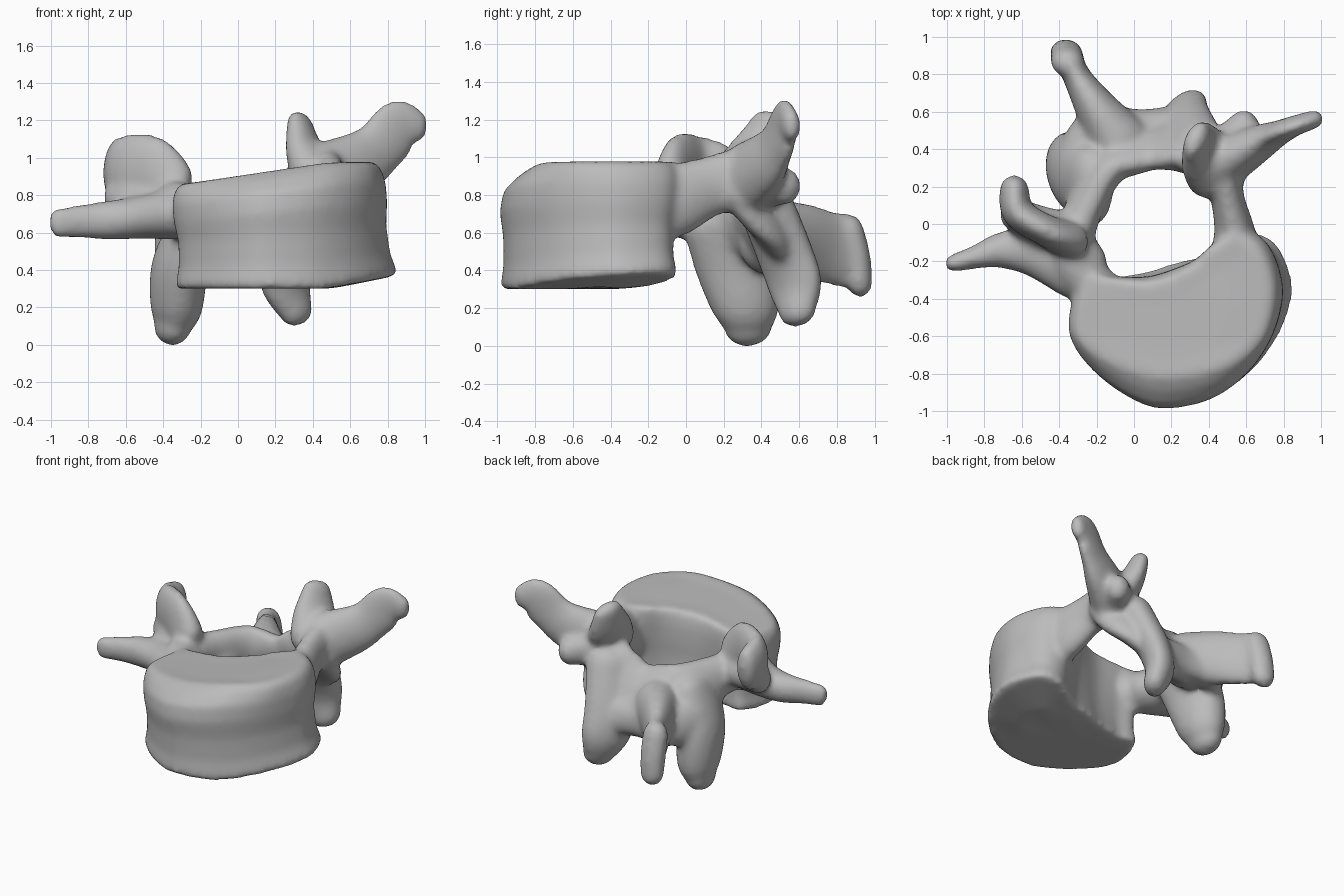
import bpy, bmesh, math
from mathutils import Vector

cube = bpy.data.objects.get("Cube")
if cube:
    bpy.data.objects.remove(cube, do_unlink=True)

bm = bmesh.new()


def spline(points, steps, closed=False):
    """Catmull-Rom curve through points of any dimension."""
    pts = [Vector(p) for p in points]
    n = len(pts)
    out = []
    for i in range(n if closed else n - 1):
        if closed:
            a, b, c, d = (pts[(i + k) % n] for k in (-1, 0, 1, 2))
        else:
            a, b, c, d = (pts[min(max(i + k, 0), n - 1)] for k in (-1, 0, 1, 2))
        for s in range(steps):
            t = s / steps
            out.append((b * 2 + (c - a) * t + (a * 2 - b * 5 + c * 4 - d) * t ** 2
                        + (b * 3 - a - c * 3 + d) * t ** 3) * 0.5)
    if not closed:
        out.append(pts[-1])
    return out


def skin(rings):
    """Close a stack of equal rings into a solid."""
    loops = [[bm.verts.new(co) for co in ring] for ring in rings]
    n = len(loops[0])
    for low, high in zip(loops, loops[1:]):
        for i in range(n):
            j = (i + 1) % n
            bm.faces.new((low[i], low[j], high[j], high[i]))
    for loop in (loops[0], loops[-1]):
        mid = bm.verts.new(sum((v.co for v in loop), Vector()) / n)
        for i in range(n):
            bm.faces.new((loop[i], loop[(i + 1) % n], mid))


def strand(points, wide, sides=20):
    """Round-ended limb; points are x, y, z, half width, half thickness."""
    path = spline(points, 8)
    rings = []
    last = len(path) - 1
    for i, p in enumerate(path):
        before, after = path[max(i - 1, 0)], path[min(i + 1, last)]
        tangent = (Vector(after[:3]) - Vector(before[:3])).normalized()
        w = Vector(wide)
        w = (w - tangent * w.dot(tangent)).normalized()
        t = tangent.cross(w)

        def ring(shift, scale):
            centre = Vector(p[:3]) + tangent * shift
            return [centre + (w * p[3] * math.cos(a) + t * p[4] * math.sin(a)) * scale
                    for a in (math.tau * k / sides for k in range(sides))]

        caps = [math.radians(d) for d in (25, 50, 75)]
        if i == 0:
            rings += [ring(-p[4] * math.sin(a), math.cos(a)) for a in reversed(caps)]
        rings.append(ring(0, 1))
        if i == last:
            rings += [ring(p[4] * math.sin(a), math.cos(a)) for a in caps]
    skin(rings)


# Vertebral body: kidney outline stacked upwards, waisted, rounded at the top front
outline = spline([(-.35, -.5), (-.32, -.66), (-.19, -.82), (0, -.95), (.17, -.995),
                  (.42, -.94), (.62, -.78), (.74, -.56), (.77, -.32), (.69, -.1),
                  (.55, -.03), (.42, -.1), (.3, -.21), (.1, -.29), (-.1, -.28),
                  (-.27, -.27)], 5, closed=True)
hub = Vector((.2, -.58))
body = []
for t, scale in ((0, .5), (0, .95), (.04, .97), (.2, .935), (.45, .94), (.65, .985),
                 (.82, 1), (.93, .98), (1, .93), (.99, .5)):
    ring = []
    for p in outline:
        q = hub + (p - hub) * scale
        x, y = q
        # rear left corner flares outwards below, canal wall bulges, front rim rolls back
        x += .1 * (1 - t) * min(1, max(0, x - .2) * 3) * min(1, max(0, y + 1) * 1.6)
        if y > -.4 and -.1 < x < .45:
            y += .06 * (1 - t) * math.sin(math.pi * (x + .1) / .55)
        if y < -.6:
            y += (-.6 - y) * .4 * max(0, (t - .7) / .3) ** 2
        low = .3 + .2 * max(0, x - .5) + .12 * max(0, y + .35)
        high = min(.98, .875 + .15 * (x + .2))
        ring.append(Vector((x, y, low + (high - low) * t)))
    body.append(ring)
skin(body)

up = (0, 0, 1)
# Right pedicle
strand([(-.12, -.42, .7, .14, .12), (-.32, -.22, .72, .15, .13),
        (-.34, -.04, .74, .16, .1)], up)
# Left pedicle
strand([(.5, -.3, .74, .2, .14), (.54, -.08, .77, .2, .115),
        (.5, .14, .85, .16, .09), (.47, .32, .88, .19, .11)], up)
# Lamina arching round the back of the canal, thickened along its lower rear edge
strand([(-.31, -.06, .72, .14, .1), (-.26, .1, .69, .17, .1),
        (-.13, .34, .62, .24, .11), (.12, .435, .58, .25, .1),
        (.33, .4, .7, .25, .1), (.46, .28, .86, .18, .1)], (0, .45, -.9))
strand([(-.33, .36, .5, .16, .09), (-.2, .52, .51, .15, .1),
        (.04, .52, .5, .13, .09), (.24, .55, .48, .13, .08)], (0, .3, -.9))
# Right transverse process
strand([(-.32, -.22, .7, .14, .18), (-.52, -.15, .68, .115, .14),
        (-.7, -.14, .665, .105, .1), (-.84, -.175, .66, .09, .065),
        (-.965, -.21, .65, .08, .048)], up)
# Left transverse process with its rear knob
strand([(.48, .33, .89, .2, .14), (.66, .43, .98, .17, .1),
        (.76, .48, 1.06, .15, .07), (.86, .525, 1.165, .15, .055),
        (.965, .56, 1.17, .09, .05)], (-.5, -.2, .85))
strand([(.49, .39, .86, .14, .13), (.585, .525, .845, .1, .085)], up)
# Right superior articular process, a curled plate on a solid root
strand([(-.64, .18, .91, .17, .08), (-.62, .06, .925, .19, .085),
        (-.48, -.03, .925, .2, .085), (-.36, -.08, .84, .16, .1)], up)
strand([(-.36, -.07, .75, .13, .13), (-.5, -.02, .76, .11, .12),
        (-.63, .05, .79, .11, .09)], up)
# Left superior articular process
strand([(.42, .29, .9, .17, .13), (.36, .39, 1.04, .16, .09),
        (.33, .45, 1.185, .11, .06)], (.35, 1, 0))
# Right inferior articular process
strand([(-.23, .2, .66, .22, .12), (-.31, .27, .42, .22, .15),
        (-.33, .32, .2, .18, .14), (-.35, .33, .095, .13, .1)], (-.15, 1, 0))
# Left inferior articular process
strand([(.33, .41, .78, .17, .12), (.26, .52, .5, .18, .11),
        (.26, .58, .32, .17, .1), (.31, .59, .18, .11, .08)], (.65, .75, 0))
# Spinous process with a thickened rear edge
strand([(-.08, .44, .57, .2, .17), (-.19, .6, .56, .2, .12),
        (-.29, .76, .52, .195, .08), (-.345, .87, .5, .2, .07)], up)
strand([(-.355, .865, .61, .08, .09), (-.36, .9, .47, .08, .09),
        (-.365, .92, .34, .07, .085)], (0, 1, 0))

bmesh.ops.recalc_face_normals(bm, faces=bm.faces)
mesh = bpy.data.meshes.new("vertebra")
bm.to_mesh(mesh)
bm.free()
bone = bpy.data.objects.new("vertebra", mesh)
bpy.context.collection.objects.link(bone)

# Bone colour
grey = bpy.data.materials.new("bone grey")
grey.use_nodes = True
colour = (.5, .5, .5, 1)
grey.diffuse_color = colour
grey.node_tree.nodes["Principled BSDF"].inputs["Base Color"].default_value = colour
mesh.materials.append(grey)

# Fuse the parts into one bone and soften the joints
remesh = bone.modifiers.new("fuse", "REMESH")
remesh.mode = "VOXEL"
remesh.voxel_size = .02
remesh.use_smooth_shade = True
soften = bone.modifiers.new("soften", "SMOOTH")
soften.factor = .5
soften.iterations = 12
